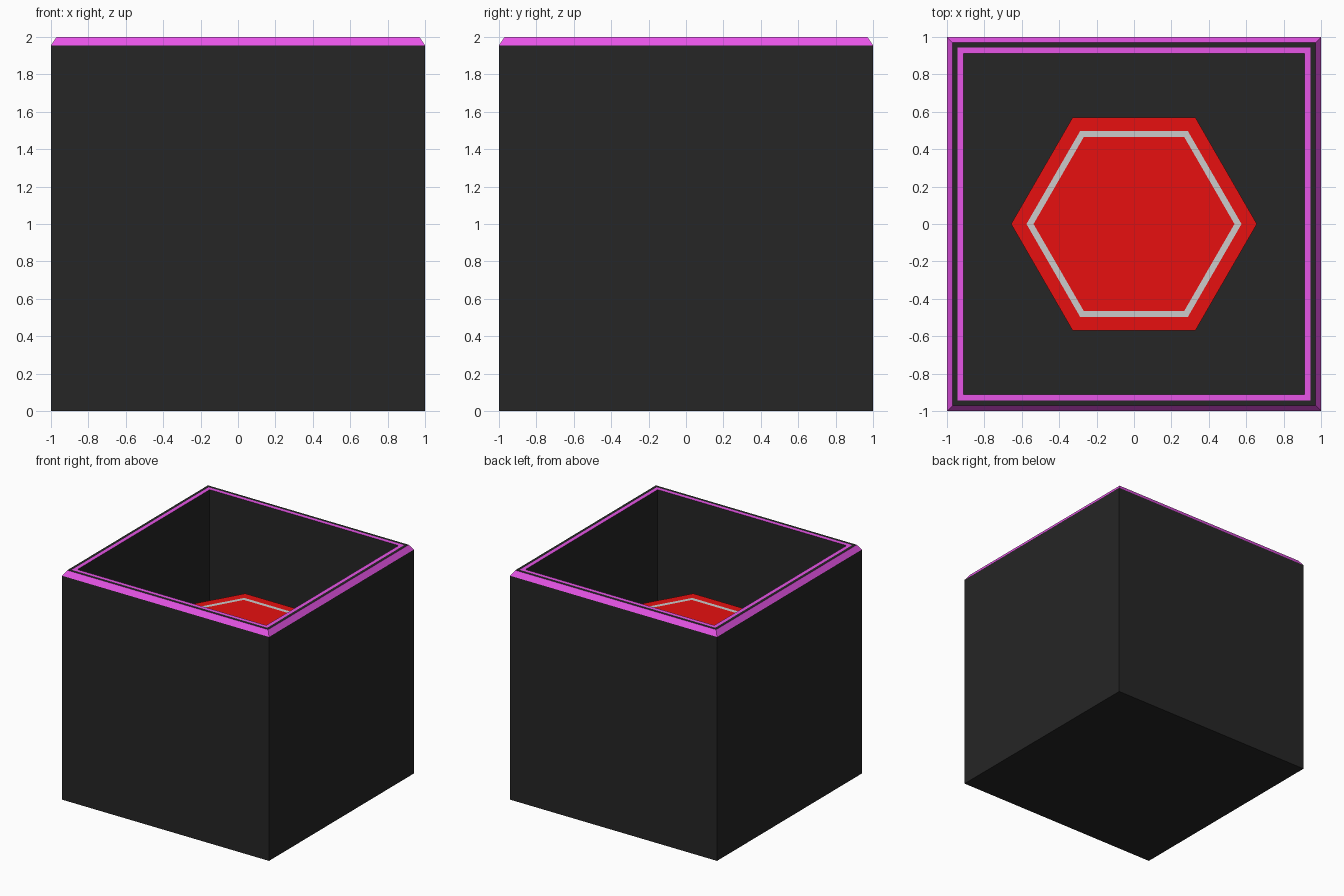
import bpy, bmesh
from math import cos, sin, tau

if "Cube" in bpy.data.objects:
    bpy.data.objects.remove(bpy.data.objects["Cube"])


def material(name, rgb):
    m = bpy.data.materials.new(name)
    m.diffuse_color = (*rgb, 1)
    m.use_nodes = True
    m.node_tree.nodes["Principled BSDF"].inputs["Base Color"].default_value = m.diffuse_color
    return m


dark = material("dark", (0.019, 0.019, 0.019))
magenta = material("magenta", (0.8, 0.09, 0.8))
red = material("red", (0.8, 0.005, 0.005))
grey = material("grey", (0.6, 0.6, 0.6))


def loft(name, sides, phase, rings, mats, bands):
    """Join (corner radius, z) rings; close both ends; bands = material per step, caps use 0 and last."""
    bm = bmesh.new()
    loops = [[bm.verts.new((r * cos(phase + tau * i / sides),
                            r * sin(phase + tau * i / sides), z))
              for i in range(sides)] for r, z in rings]
    for a, b, band in zip(loops, loops[1:], bands):
        for i in range(sides):
            j = (i + 1) % sides
            bm.faces.new((a[i], a[j], b[j], b[i])).material_index = band
    bm.faces.new(loops[0][::-1])
    bm.faces.new(loops[-1])
    me = bpy.data.meshes.new(name)
    bm.to_mesh(me)
    bm.free()
    for m in mats:
        me.materials.append(m)
    ob = bpy.data.objects.new(name, me)
    bpy.context.collection.objects.link(ob)
    return ob


# Open box: outer wall, bevelled trim, rim, inner trim, inner wall, floor
half_widths = [(1, 0), (1, 1.955), (0.97, 2), (0.945, 2), (0.912, 2), (0.912, 0.09)]
loft("open_box", 4, tau / 8, [(h * 2 ** 0.5, z) for h, z in half_widths],
     [dark, magenta], [0, 1, 0, 1, 0])

# Hexagonal pedestal with a grey ring inlaid in its top
pedestal = loft("hex_pedestal", 6, 0,
                [(0.657, 0.09), (0.657, 1.38), (0.575, 1.38), (0.537, 1.38)],
                [red, grey], [0, 0, 1])
